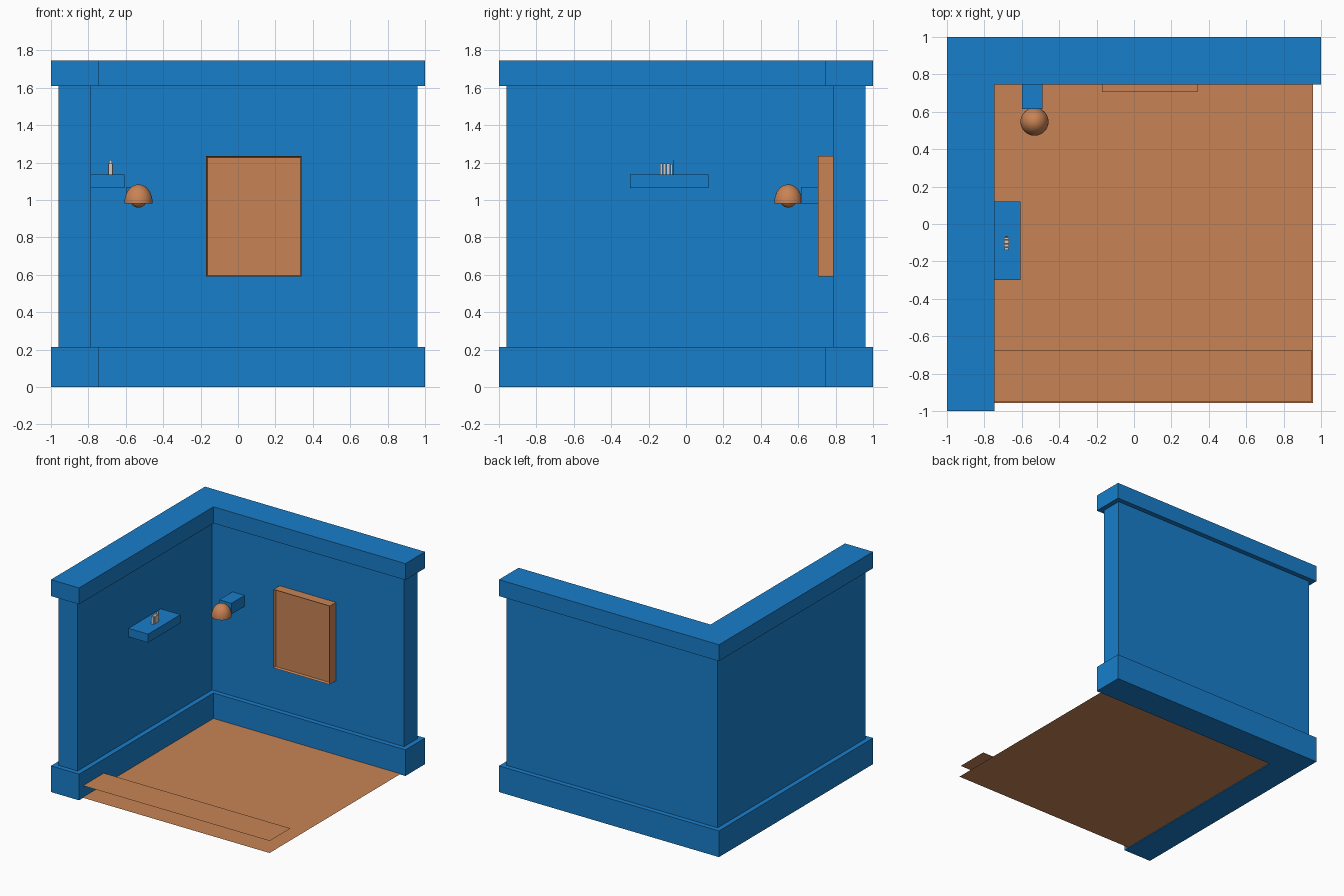
import bpy, bmesh, math

if "Cube" in bpy.data.objects:
    bpy.data.objects.remove(bpy.data.objects["Cube"])

def material(name, rgb):
    m = bpy.data.materials.new(name)
    m.diffuse_color = (*rgb, 1)
    m.use_nodes = True
    m.node_tree.nodes["Principled BSDF"].inputs["Base Color"].default_value = m.diffuse_color
    return m

BLUE = material("blue_paint", (0.009, 0.209, 0.597))
ORANGE = material("warm_wood", (0.578, 0.227, 0.089))

def finish(name, bm, mat=None):
    bmesh.ops.recalc_face_normals(bm, faces=bm.faces)
    me = bpy.data.meshes.new(name)
    bm.to_mesh(me)
    bm.free()
    ob = bpy.data.objects.new(name, me)
    bpy.context.collection.objects.link(ob)
    if mat:
        me.materials.append(mat)
    return ob

def prism(name, outline, z0, z1, mat=None):
    bm = bmesh.new()
    face = bm.faces.new([bm.verts.new((x, y, z0)) for x, y in outline])
    if z1 > z0:
        geo = bmesh.ops.extrude_face_region(bm, geom=[face])["geom"]
        verts = [v for v in geo if isinstance(v, bmesh.types.BMVert)]
        bmesh.ops.translate(bm, verts=verts, vec=(0, 0, z1 - z0))
        # keep the starting cap so the solid is closed
        if not face.is_valid:
            bmesh.ops.holes_fill(bm, edges=bm.edges)
    return finish(name, bm, mat)

def box(name, x0, x1, y0, y1, z0, z1, mat=None):
    return prism(name, [(x0, y0), (x1, y0), (x1, y1), (x0, y1)], z0, z1, mat)

def corner(name, outer, inner, z0, z1):
    o, i = outer, inner
    return prism(name, [(-o, -o), (-i, -o), (-i, i), (o, i), (o, o), (-o, o)],
                 z0, z1, BLUE)

# Two walls in an L with heavier trim at the foot and the top
corner("baseboard", 1.0, 0.745, 0, 0.215)
corner("walls", 0.96, 0.785, 0.215, 1.61)
corner("top_trim", 1.0, 0.745, 1.61, 1.745)

# Floor sheet and the thin sheet floating above its front edge
box("floor", -0.96, 0.957, -0.957, 0.96, 0.006, 0.006, ORANGE)
box("front_floor_strip", -0.95, 0.952, -0.948, -0.677, 0.1, 0.1, ORANGE)

# Picture with a narrow frame and a recessed panel
picture = box("picture", -0.17, 0.34, 0.705, 0.79, 0.59, 1.235, ORANGE)
bm = bmesh.new()
bm.from_mesh(picture.data)
front = [f for f in bm.faces if f.normal.y < -0.9]
bmesh.ops.inset_region(bm, faces=front, thickness=0.01)
bmesh.ops.translate(bm, verts=front[0].verts, vec=(0, 0.018, 0))
bm.to_mesh(picture.data)
bm.free()

# Wall lamp: arm, domed shade and bulb
box("lamp_arm", -0.60, -0.49, 0.615, 0.79, 0.98, 1.07, BLUE)
LAMP = (-0.532, 0.547)

def lathe(name, profile, mat, steps=32):
    bm = bmesh.new()
    vs = [bm.verts.new((LAMP[0] + r, LAMP[1], z)) for r, z in profile]
    es = [bm.edges.new(p) for p in zip(vs, vs[1:])]
    bmesh.ops.spin(bm, geom=vs + es, cent=(*LAMP, 0), axis=(0, 0, 1),
                   angle=2 * math.pi, steps=steps)
    bmesh.ops.remove_doubles(bm, verts=bm.verts, dist=0.0005)
    ob = finish(name, bm, mat)
    bpy.context.view_layer.objects.active = ob
    bpy.ops.object.select_all(action='DESELECT')
    ob.select_set(True)
    bpy.ops.object.shade_smooth_by_angle(angle=math.radians(35))
    return ob

def arc(r, h, z, n=10):
    return [(r * math.cos(i / n * math.pi / 2), z + h * math.sin(i / n * math.pi / 2))
            for i in range(n + 1)]

lathe("lamp_shade", arc(0.07, 0.088, 0.982)[::-1] + [(0.07, 0.98), (0.075, 0.98)]
      + arc(0.075, 0.095, 0.988), ORANGE)
lathe("lamp_bulb", [(0.045 * math.sin(i * math.pi / 12),
                     1.004 - 0.045 * math.cos(i * math.pi / 12))
                    for i in range(13)], ORANGE, 24)

# Shelf on the left wall with a short row of books
box("shelf", -0.79, -0.607, -0.30, 0.12, 1.065, 1.135, BLUE)
books = [(-0.138, 0.013, 0.010, 1.194), (-0.123, 0.017, 0.0135, 1.196),
         (-0.105, 0.019, 0.0135, 1.196), (-0.084, 0.011, 0.0125, 1.192),
         (-0.070, 0.006, 0.008, 1.213)]
for n, (y, w, half, top) in enumerate(books):
    box(f"book_{n + 1}", -0.682 - half, -0.682 + half, y, y + w, 1.135, top)
